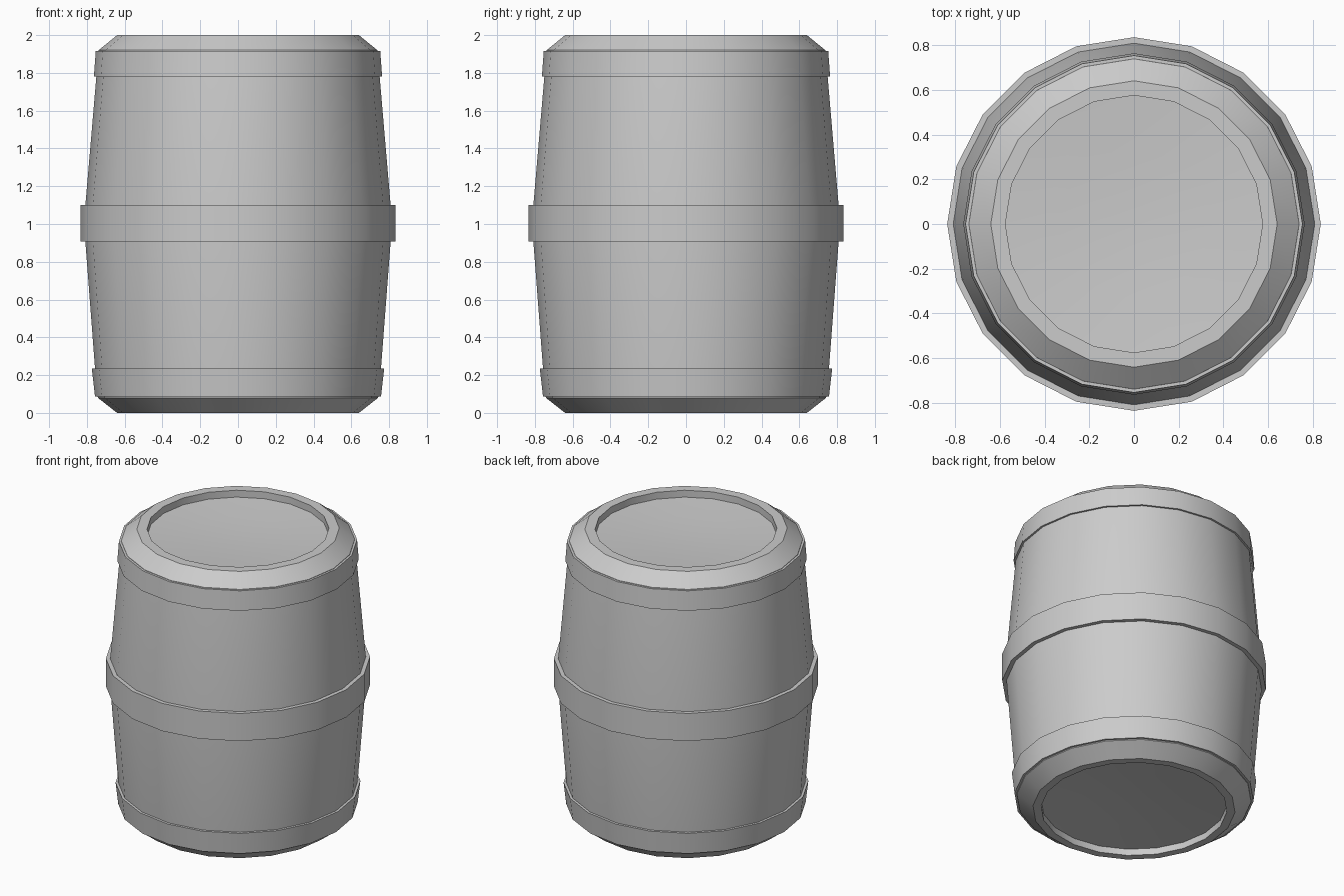
import bpy, bmesh, math

SIDES = 20

cube = bpy.data.objects.get("Cube")
if cube:
    bpy.data.objects.remove(cube, do_unlink=True)

grey = bpy.data.materials.new("plain_grey")
grey.use_nodes = True
colour = (0.6, 0.6, 0.6, 1)
grey.diffuse_color = colour
grey.node_tree.nodes["Principled BSDF"].inputs["Base Color"].default_value = colour


def lathe(name, profile, ring=False):
    """Turn an (r, z) profile about z; a ring closes on itself, otherwise both ends are capped."""
    bm = bmesh.new()
    loops = []
    for r, z in profile:
        angles = [2 * math.pi * i / SIDES for i in range(SIDES)]
        loops.append([bm.verts.new((r * math.cos(a), r * math.sin(a), z)) for a in angles])
    pairs = list(zip(loops, loops[1:]))
    if ring:
        pairs.append((loops[-1], loops[0]))
    else:
        bm.faces.new(loops[0])
        bm.faces.new(loops[-1])
    for low, high in pairs:
        for i in range(SIDES):
            j = (i + 1) % SIDES
            bm.faces.new((low[i], low[j], high[j], high[i]))
    bmesh.ops.recalc_face_normals(bm, faces=bm.faces)
    mesh = bpy.data.meshes.new(name)
    bm.to_mesh(mesh)
    bm.free()
    mesh.materials.append(grey)
    obj = bpy.data.objects.new(name, mesh)
    bpy.context.collection.objects.link(obj)
    bpy.ops.object.select_all(action="DESELECT")
    obj.select_set(True)
    bpy.context.view_layer.objects.active = obj
    bpy.ops.object.shade_smooth_by_angle(angle=math.radians(30))


def hoop(name, low, high, inner):
    """Closed band whose inner side is sunk into the staves."""
    lathe(name, [low, high, (inner, high[1]), (inner, low[1])], ring=True)


# Bulging body with bevelled rims and a recessed, slightly dished lid at each end
lathe("barrel_body", [
    (0.1, 0.071), (0.33, 0.063), (0.588, 0.045), (0.588, 0), (0.64, 0), (0.742, 0.08),
    (0.757, 0.235), (0.808, 0.905), (0.808, 1.1), (0.75, 1.78),
    (0.738, 1.92), (0.64, 2), (0.575, 2), (0.575, 1.952), (0.33, 1.935), (0.1, 1.927),
])

# Metal hoops
hoop("bottom_hoop", (0.757, 0.086), (0.774, 0.235), 0.7)
hoop("middle_hoop", (0.835, 0.907), (0.835, 1.1), 0.77)
hoop("top_hoop", (0.763, 1.782), (0.753, 1.917), 0.7)
